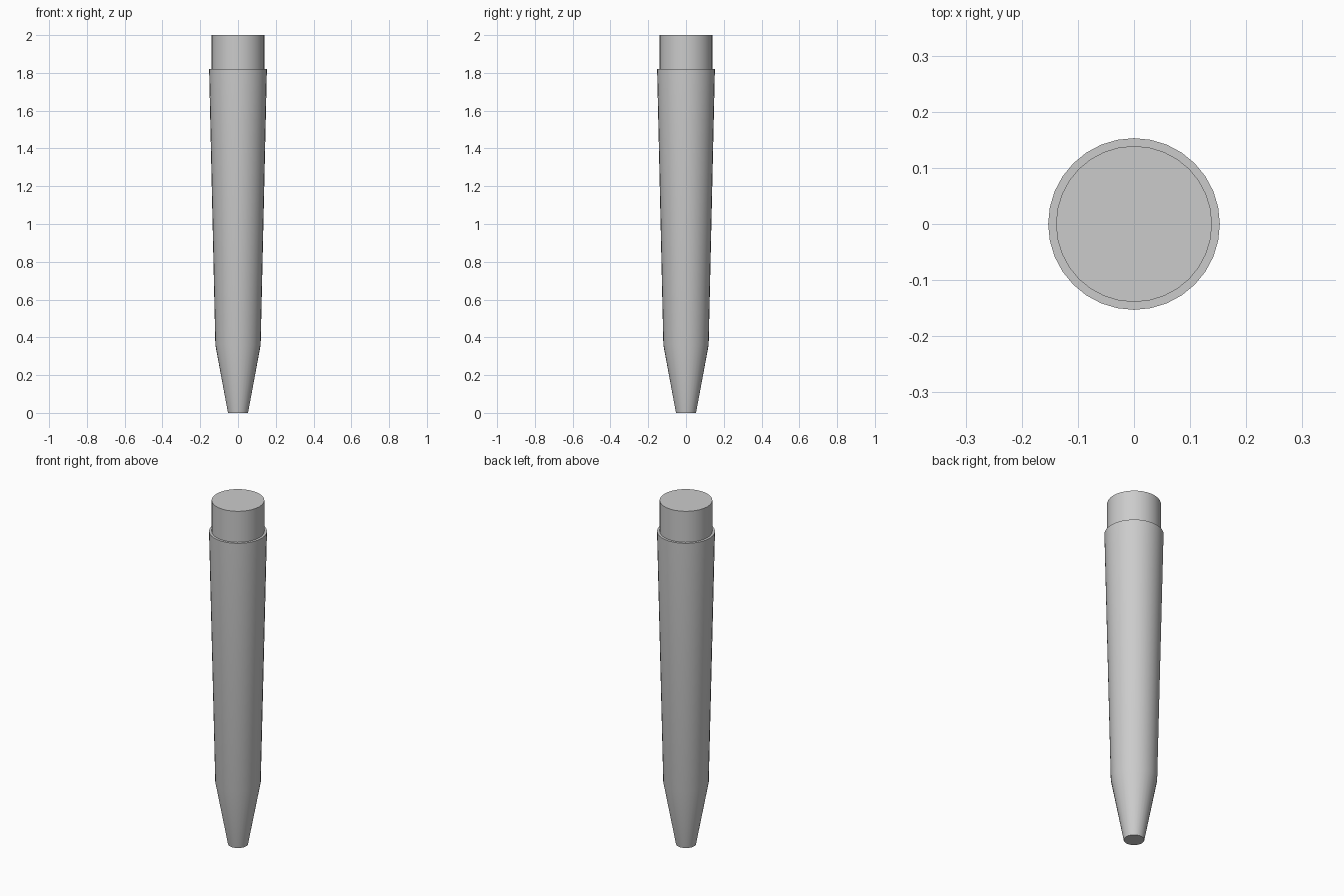
import bpy
import bmesh
import math

SIDES = 32

cube = bpy.data.objects.get("Cube")
if cube:
    bpy.data.objects.remove(cube, do_unlink=True)

grey = bpy.data.materials.new("plain_grey")
grey.use_nodes = True
colour = (0.6, 0.6, 0.6, 1)
grey.diffuse_color = colour
grey.node_tree.nodes["Principled BSDF"].inputs["Base Color"].default_value = colour


def turned_part(name, profile):
    """Closed round solid from (radius, height) rings, bottom to top."""
    bm = bmesh.new()
    rings = []
    for radius, z in profile:
        angles = [math.tau * i / SIDES for i in range(SIDES)]
        rings.append([bm.verts.new((radius * math.cos(a), radius * math.sin(a), z))
                      for a in angles])
    for low, high in zip(rings, rings[1:]):
        for i in range(SIDES):
            j = (i + 1) % SIDES
            bm.faces.new((low[i], low[j], high[j], high[i]))
    bm.faces.new(rings[0][::-1])
    bm.faces.new(rings[-1])
    mesh = bpy.data.meshes.new(name)
    bm.to_mesh(mesh)
    bm.free()
    mesh.materials.append(grey)
    obj = bpy.data.objects.new(name, mesh)
    bpy.context.collection.objects.link(obj)
    bpy.ops.object.select_all(action="DESELECT")
    obj.select_set(True)
    bpy.context.view_layer.objects.active = obj
    bpy.ops.object.shade_smooth_by_angle(angle=math.radians(30))
    return obj


# Tapered body with blunt tip, stepping in at the shoulder to a straight neck
turned_part("tapered_body_and_neck", [
    (0.053, 0), (0.12, 0.36), (0.153, 1.82), (0.139, 1.82), (0.139, 2)])
